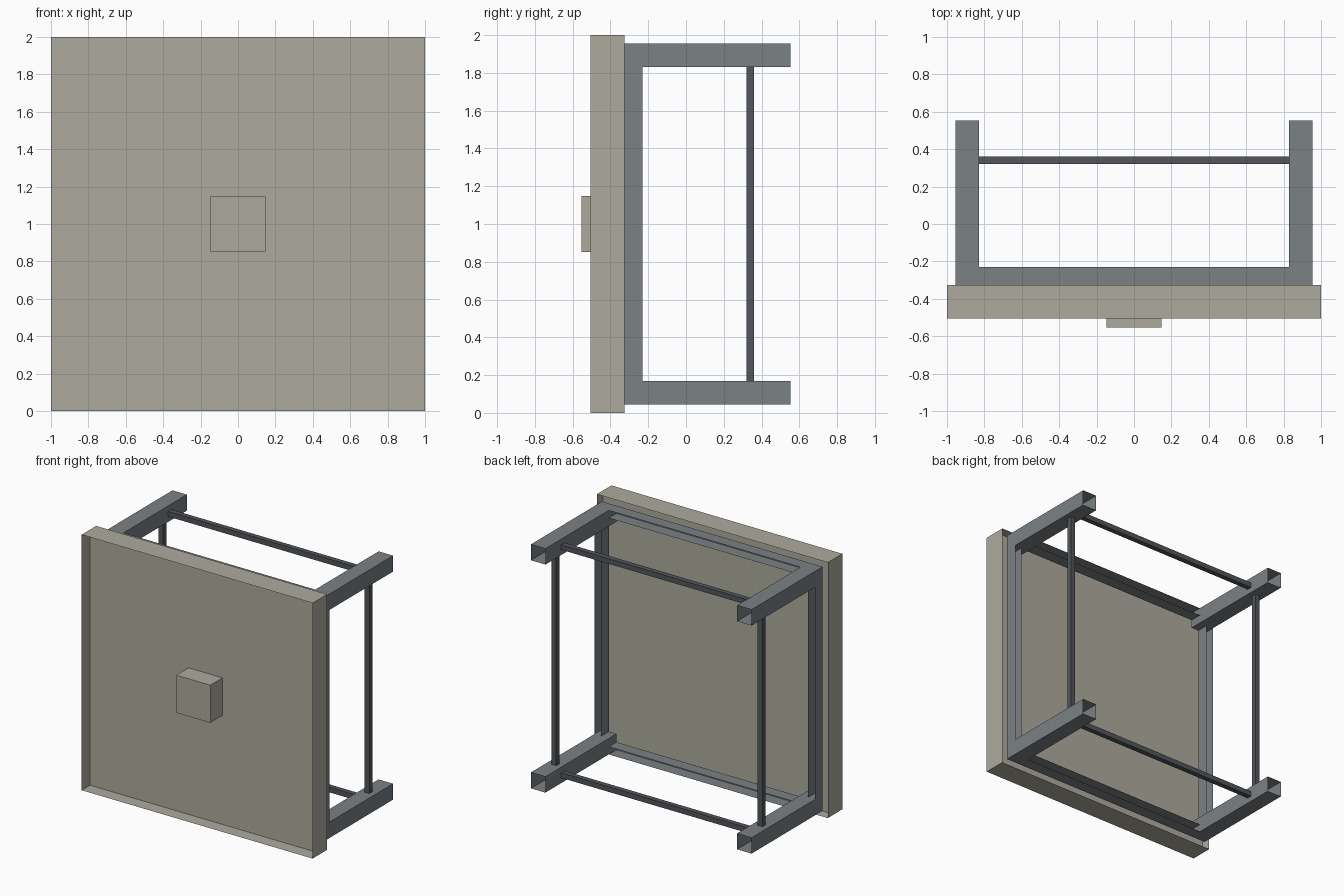
import bpy, bmesh

if "Cube" in bpy.data.objects:
    bpy.data.objects.remove(bpy.data.objects["Cube"])


def srgb(r, g, b):
    def lin(c):
        c /= 255
        return c / 12.92 if c <= 0.04045 else ((c + 0.055) / 1.055) ** 2.4
    return (lin(r), lin(g), lin(b), 1)


def material(name, rgb):
    m = bpy.data.materials.new(name)
    m.diffuse_color = srgb(*rgb)
    m.use_nodes = True
    m.node_tree.nodes["Principled BSDF"].inputs["Base Color"].default_value = m.diffuse_color
    return m


beige = material("warm_beige", (174, 171, 158))
steel = material("steel_grey", (123, 129, 133))
dark = material("dark_grey", (82, 86, 91))


def box(name, lo, hi, mat, open_sides=()):
    """Sheet box between two corners; open_sides lists (axis, sign) faces left out."""
    bm = bmesh.new()
    bmesh.ops.create_cube(bm, size=1)
    for v in bm.verts:
        v.co = [lo[i] + (v.co[i] + 0.5) * (hi[i] - lo[i]) for i in range(3)]
    bm.normal_update()
    gone = [f for f in bm.faces
            if any(f.normal[a] * s > 0.9 for a, s in open_sides)]
    bmesh.ops.delete(bm, geom=gone, context='FACES')
    me = bpy.data.meshes.new(name)
    bm.to_mesh(me)
    bm.free()
    me.materials.append(mat)
    ob = bpy.data.objects.new(name, me)
    bpy.context.collection.objects.link(ob)
    return ob


FRONT, BACK = (1, -1), (1, 1)
XENDS = ((0, -1), (0, 1))
ZENDS = ((2, -1), (2, 1))

# Panel: thin rim with one recessed sheet, and the block on its front
box("panel_rim", (-1, -0.505, 0), (1, -0.325, 2), beige, (FRONT, BACK))
box("panel_sheet", (-1, -0.402, 0), (1, -0.400, 2), beige, XENDS + ZENDS)
box("front_block", (-0.147, -0.553, 0.853), (0.147, -0.402, 1.147), beige, (BACK,))

IN, OUT, MID = 0.83, 0.955, 0.8925   # arm inside, outside and centre offsets
W = 0.06                             # channel width
R = 0.02                             # rod half width


def span(s, a, b):
    return sorted((s * a, s * b))


# Hollow arms, open at the back
for sx in (-1, 1):
    x0, x1 = span(sx, IN, OUT)
    for sz in (-1, 1):
        z0, z1 = span(sz, IN, OUT)
        box("arm", (x0, -0.325, 1 + z0), (x1, 0.553, 1 + z1), steel, (BACK,))

for s in (-1, 1):
    a, b = span(s, OUT - W, OUT)
    # Frame channels behind the panel, open at the back
    box("upright_channel", (a, -0.325, 1 - IN), (b, -0.23, 1 + IN), steel, (BACK,) + ZENDS)
    box("cross_channel", (-IN, -0.325, 1 + a), (IN, -0.23, 1 + b), steel, (BACK,) + XENDS)
    # Thin rods joining the arms
    c, d = span(s, MID - R, MID + R)
    box("upright_rod", (c, 0.32, 1 - IN), (d, 0.36, 1 + IN), dark, ZENDS)
    box("cross_rod", (-IN, 0.32, 1 + c), (IN, 0.36, 1 + d), dark, XENDS)
